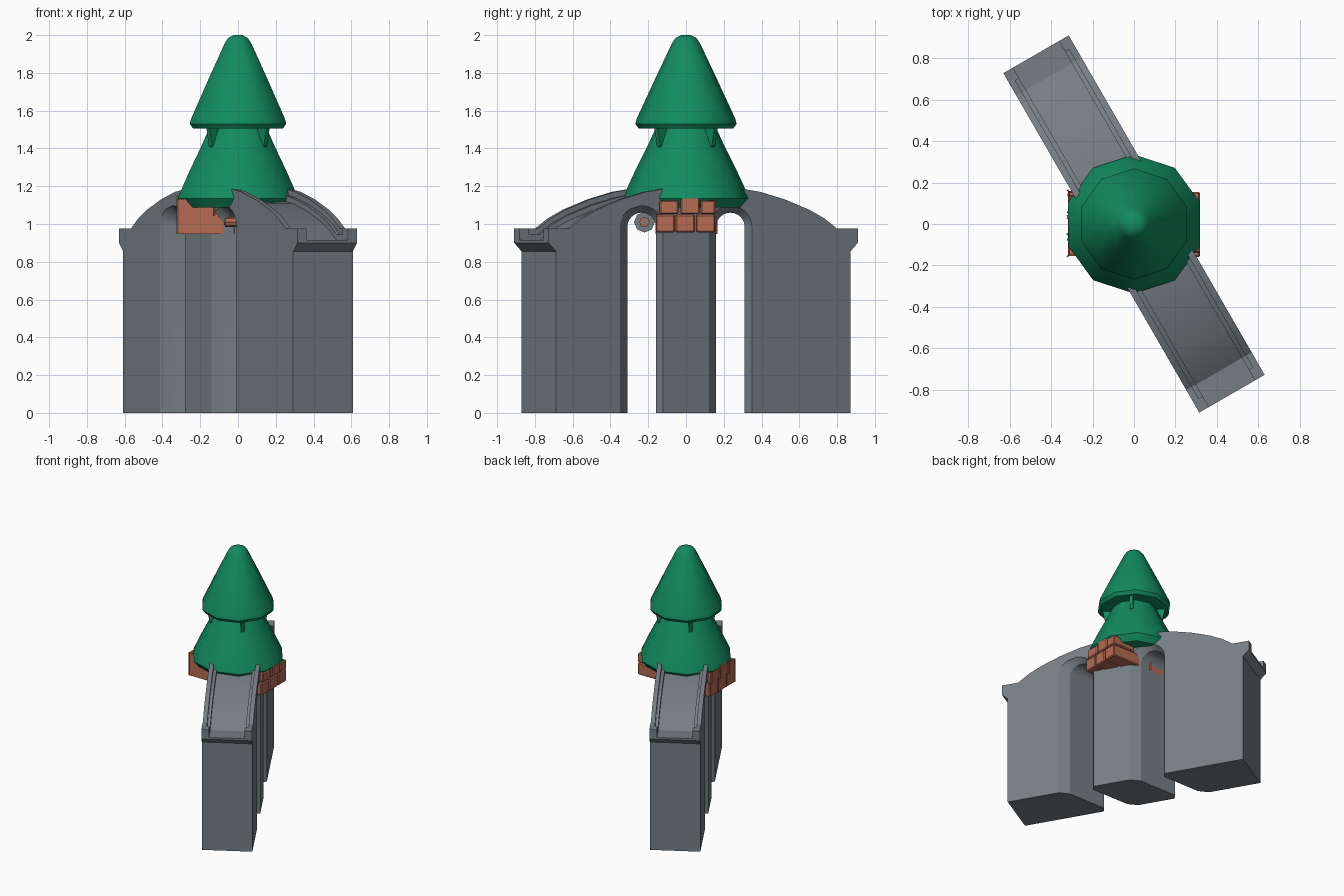
import bpy, bmesh, math
from mathutils import Matrix, Vector

cube = bpy.data.objects.get("Cube")
if cube:
    bpy.data.objects.remove(cube, do_unlink=True)


def material(name, rgb):
    mat = bpy.data.materials.new(name)
    mat.use_nodes = True
    mat.diffuse_color = (*rgb, 1)
    mat.node_tree.nodes["Principled BSDF"].inputs["Base Color"].default_value = (*rgb, 1)
    return mat


STONE = material("grey stone", (0.18, 0.21, 0.225))
BRICK = material("terracotta brick", (0.46, 0.145, 0.085))
LEAF = material("pine green", (0.006, 0.26, 0.115))

HALF_WIDTH = 0.182
TURN = Matrix.Rotation(math.radians(-60), 4, 'Z')  # bridge axis to world


def finish(name, bm, mat, smooth=0):
    bmesh.ops.recalc_face_normals(bm, faces=bm.faces)
    mesh = bpy.data.meshes.new(name)
    bm.to_mesh(mesh)
    bm.free()
    mesh.materials.append(mat)
    obj = bpy.data.objects.new(name, mesh)
    bpy.context.collection.objects.link(obj)
    if smooth:
        bpy.ops.object.select_all(action='DESELECT')
        obj.select_set(True)
        bpy.context.view_layer.objects.active = obj
        bpy.ops.object.shade_smooth_by_angle(angle=math.radians(smooth))
    return obj


def loft(rings, close=False):
    """Skin a list of equal rings and cap the ends."""
    bm = bmesh.new()
    loops = [[bm.verts.new(p) for p in ring] for ring in rings]
    n = len(loops[0])
    for a, b in zip(loops, loops[1:]):
        for i in range(n):
            j = (i + 1) % n
            bm.faces.new((a[i], a[j], b[j], b[i]))
    bm.faces.new(loops[0])
    bm.faces.new(loops[-1])
    return bm


def slab(profile, v0, v1):
    """Extrude a lengthwise profile across the bridge."""
    return loft([[TURN @ Vector((u, v, z)) for u, z in profile] for v in (v0, v1)])


# Lengthwise curve of the parapet top, mirrored end to end
half = [(0.945, 0.975), (0.82, 0.975), (0.74, 1.03), (0.65, 1.075),
        (0.5, 1.13), (0.35, 1.17), (0.24, 1.186)]
rim = half + [(-u, z) for u, z in reversed(half)]


def lowered(drop):
    return [(u, z - drop) for u, z in rim]


# Bridge body with flared end lips
foot = [(0.9, 0), (0.9, 0.855), (0.945, 0.9)]
body_profile = foot + lowered(0.06) + [(-u, z) for u, z in reversed(foot)]
bridge = finish("bridge_body", slab(body_profile, -HALF_WIDTH, HALF_WIDTH), STONE)


def arch_ring(centre, v, grow):
    """Arch outline at depth v of the skewed tunnel."""
    r = 0.076 + grow
    outline = [(-r, -0.1)]
    for i in range(13):
        a = math.pi * (1 - i / 12)
        outline.append((r * math.cos(a), 0.984 + r * math.sin(a)))
    outline.append((r, -0.1))
    ring = []
    for dy, z in outline:
        y = centre + dy
        ring.append(((v - 0.5 * y) / 0.866, y, z))
    return ring


# Two arched tunnels with chamfered mouths
for side in (-1, 1):
    sections = [(-0.3, 0.038), (-HALF_WIDTH, 0.038), (-0.138, 0),
                (0.138, 0), (HALF_WIDTH, 0.038), (0.3, 0.038)]
    cutter = finish("tunnel_cutter",
                    loft([arch_ring(side * 0.235, v, g) for v, g in sections]), STONE)
    cutter.hide_render = True
    cut = bridge.modifiers.new("tunnel", 'BOOLEAN')
    cut.operation = 'DIFFERENCE'
    cut.solver = 'EXACT'
    cut.object = cutter
    bpy.context.view_layer.objects.active = bridge
    bpy.ops.object.modifier_apply(modifier=cut.name)
    bpy.data.objects.remove(cutter, do_unlink=True)
bpy.ops.object.select_all(action='DESELECT')
bridge.select_set(True)
bpy.context.view_layer.objects.active = bridge
bpy.ops.object.shade_smooth_by_angle(angle=math.radians(25))

# Parapets: tall outer strip, lower inner step, and end posts
for side, word in ((-1, "right"), (1, "left")):
    under = list(reversed(lowered(0.065)))
    finish(word + "_parapet", slab(rim + under, side * 0.15, side * HALF_WIDTH), STONE, 25)
    finish(word + "_parapet_step",
           slab(lowered(0.03) + under, side * 0.128, side * 0.15), STONE, 25)
    for end in (-1, 1):
        post = [(end * u, z) for u, z in
                ((0.945, 0.9), (0.945, 0.975), (0.885, 0.975), (0.885, 0.9))]
        finish(word + "_end_post", slab(post, side * 0.128, side * HALF_WIDTH), STONE)


def turned(name, profile, sides=10):
    """Faceted cone from (radius, height) pairs, a corner on the y axis."""
    rings = []
    for r, z in profile:
        rings.append([(r * math.sin(math.tau * i / sides),
                       r * math.cos(math.tau * i / sides), z) for i in range(sides)])
    return finish(name, loft(rings), LEAF, 42)


# Tree tiers
turned("lower_tier", [(0.3, 1.088), (0.335, 1.135), (0.33, 1.15), (0.27, 1.28),
                      (0.205, 1.41), (0.15, 1.53)])
turned("upper_tier", [(0.25, 1.505), (0.268, 1.53), (0.262, 1.555), (0.165, 1.765),
                      (0.075, 1.955), (0.055, 1.985), (0.025, 2.0)])

# Small fins below the upper tier
for k in range(4):
    spin = Matrix.Rotation(math.radians(45 + 90 * k), 4, 'Z')
    fin = [(0.15, 1.40), (0.205, 1.41), (0.225, 1.51), (0.14, 1.51)]
    finish("tier_fin", loft([[spin @ Vector((r, w, z)) for r, z in fin]
                             for w in (-0.012, 0.012)]), LEAF)


def brick(x0, x1, y0, y1, z0, z1, flip):
    bm = bmesh.new()
    bmesh.ops.create_cube(bm, size=1)
    size = Vector((x1 - x0, y1 - y0, z1 - z0))
    for v in bm.verts:
        v.co = Vector(a * b for a, b in zip(v.co, size))
        v.co += Vector((x0 + x1, y0 + y1, z0 + z1)) / 2
        v.co.x *= flip
        v.co.y *= flip
    bmesh.ops.bevel(bm, geom=bm.edges[:], offset=0.007, segments=1, affect='EDGES')
    finish("brick", bm, BRICK)


# Brick footing, repeated by a half turn
for flip in (-1, 1):
    for y in (-0.16, -0.055, 0.052):
        brick(0.02, 0.318, y, y + 0.102, 0.955, 1.05, flip)
    for y, top in ((-0.14, 1.125), (-0.028, 1.143), (0.078, 1.125)):
        brick(0.13, 0.318, y, min(y + 0.1, 0.155), 1.052, top, flip)


def knob(name, radius, length, x, mat):
    bm = bmesh.new()
    place = Matrix.Translation((x, -0.22, 1.01)) @ Matrix.Rotation(math.pi / 2, 4, 'Y')
    bmesh.ops.create_cone(bm, cap_ends=True, segments=8, radius1=radius,
                          radius2=radius, depth=length, matrix=place)
    finish(name, bm, mat)


# Small fitting in the front tunnel
knob("tunnel_fitting", 0.055, 0.05, 0.03, STONE)
knob("fitting_pin", 0.027, 0.14, 0.0, BRICK)
knob("fitting_core", 0.014, 0.15, 0.0, STONE)
